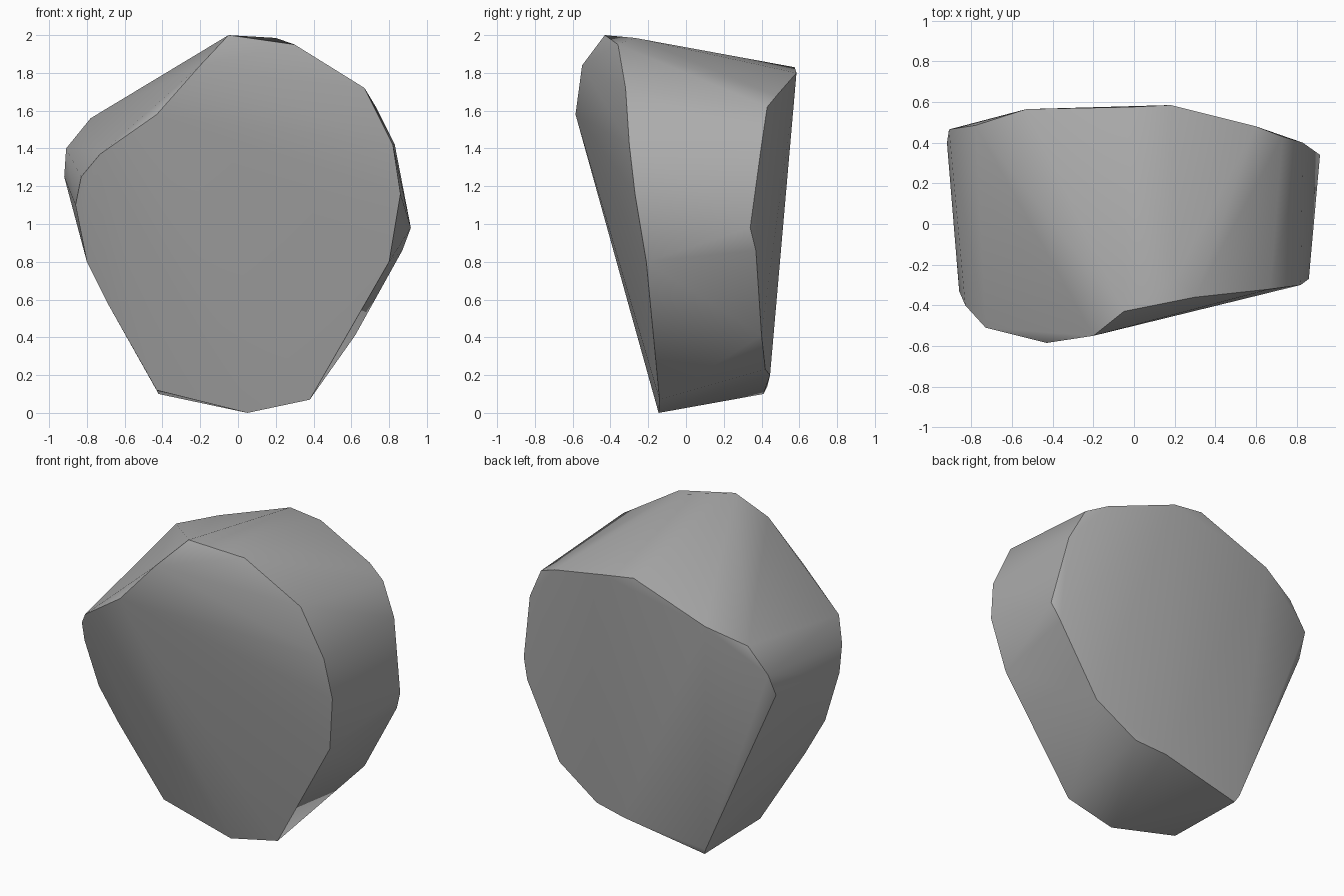
import bpy
import bmesh
import math
from mathutils import Vector

default_cube = bpy.data.objects.get("Cube")
if default_cube:
    bpy.data.objects.remove(default_cube, do_unlink=True)


def make_material(name, grey):
    material = bpy.data.materials.new(name)
    material.use_nodes = True
    colour = (grey, grey, grey, 1)
    material.diffuse_color = colour
    shader = material.node_tree.nodes["Principled BSDF"]
    shader.inputs["Base Color"].default_value = colour
    shader.inputs["Roughness"].default_value = 0.8
    return material


def hull_object(name, outlines, material):
    """Wrap a tight convex skin around the corner outlines."""
    bm = bmesh.new()
    for outline in outlines:
        for corner in outline:
            bm.verts.new(Vector(corner))
    result = bmesh.ops.convex_hull(bm, input=bm.verts[:])
    # Remove corners that ended up inside the skin
    inside = {item for item in result["geom_interior"] + result["geom_unused"]
              if isinstance(item, bmesh.types.BMVert)}
    bmesh.ops.delete(bm, geom=list(inside), context="VERTS")
    bmesh.ops.recalc_face_normals(bm, faces=bm.faces[:])
    mesh = bpy.data.meshes.new(name)
    bm.to_mesh(mesh)
    bm.free()
    mesh.materials.append(material)
    obj = bpy.data.objects.new(name, mesh)
    bpy.context.collection.objects.link(obj)
    return obj


# Rim of the broad front face, from the foot up its left side and round
front_rim = [
    (.05, -.145, 0), (.38, -.14, .07), (.8, -.21, .8), (.86, -.27, 1.16),
    (.82, -.3, 1.42), (.67, -.32, 1.72), (.3, -.36, 1.95), (-.05, -.43, 2),
    (-.2, -.55, 1.84), (-.43, -.585, 1.58), (-.73, -.51, 1.37),
    (-.83, -.4, 1.25), (-.86, -.33, 1.1), (-.8, -.27, .8),
    (-.69, -.23, .58), (-.43, -.14, .12),
]

# Rim of the back face, in the same order
back_rim = [
    (-.42, .41, .1), (-.44, .43, .14), (.13, .445, .2), (.34, .42, .23),
    (.62, .4, .41), (.87, .37, .86), (.915, .34, .98), (.83, .4, 1.42),
    (.73, .43, 1.62), (.6, .48, 1.68), (.18, .585, 1.8), (-.03, .575, 1.83),
    (-.53, .565, 1.65), (-.78, .485, 1.56), (-.91, .465, 1.4),
]

# Stray corners on the crown and the right flank
side_corners = [(.2, -.27, 1.985), (-.92, .4, 1.25)]

stone = make_material("stone grey", 0.42)
rock = hull_object("rock", [front_rim, back_rim, side_corners], stone)

# Smooth the gentle facets and keep the hard edges crisp
bpy.ops.object.select_all(action="DESELECT")
rock.select_set(True)
bpy.context.view_layer.objects.active = rock
bpy.ops.object.shade_smooth_by_angle(angle=math.radians(35))
